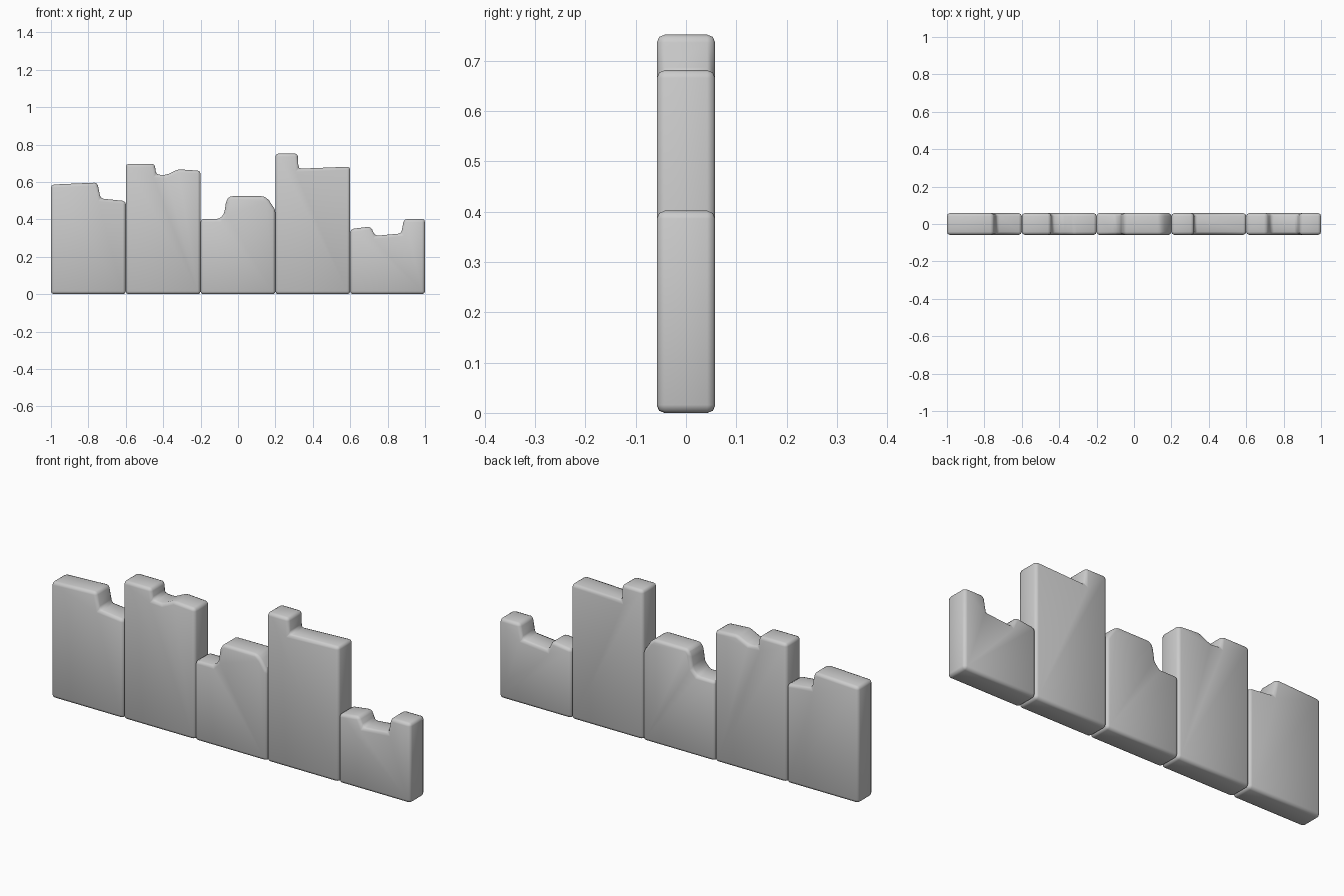
import bpy, bmesh, math

if "Cube" in bpy.data.objects:
    bpy.data.objects.remove(bpy.data.objects["Cube"])

HALF_DEPTH = 0.058

# Broken top outline of each slab, left to right (x, z)
TOPS = [
    [(-1, .586), (-.752, .597), (-.735, .512), (-.6, .498)],
    [(-.6, .697), (-.445, .697), (-.438, .64), (-.385, .637), (-.32, .668), (-.2, .66)],
    [(-.2, .402), (-.1, .402), (-.074, .43), (-.063, .5), (-.045, .524), (.14, .524), (.165, .503), (.2, .45)],
    [(.2, .752), (.32, .752), (.323, .671), (.6, .682)],
    [(.6, .348), (.71, .362), (.733, .312), (.873, .325), (.887, .402), (1, .402)],
]


def slab(name, top):
    """Extrude the outline through the wall thickness and soften its edges."""
    outline = [(top[0][0], 0), (top[-1][0], 0)] + top[::-1]
    bm = bmesh.new()
    face = bm.faces.new([bm.verts.new((x, -HALF_DEPTH, z)) for x, z in outline])
    ext = bmesh.ops.extrude_face_region(bm, geom=[face], use_keep_orig=True)
    back = [g for g in ext["geom"] if isinstance(g, bmesh.types.BMVert)]
    bmesh.ops.translate(bm, verts=back, vec=(0, 2 * HALF_DEPTH, 0))
    bmesh.ops.recalc_face_normals(bm, faces=bm.faces)
    mesh = bpy.data.meshes.new(name)
    bm.to_mesh(mesh)
    bm.free()
    obj = bpy.data.objects.new(name, mesh)
    bpy.context.collection.objects.link(obj)

    bevel = obj.modifiers.new("soft_edges", "BEVEL")
    bevel.width = 0.016
    bevel.segments = 2
    bevel.limit_method = "ANGLE"
    bevel.angle_limit = math.radians(20)

    bpy.ops.object.select_all(action="DESELECT")
    obj.select_set(True)
    bpy.context.view_layer.objects.active = obj
    bpy.ops.object.modifier_apply(modifier=bevel.name)
    bpy.ops.object.shade_smooth_by_angle(angle=math.radians(50))


# Five broken wall slabs side by side
for i, top in enumerate(TOPS, 1):
    slab(f"wall_slab_{i}", top)
